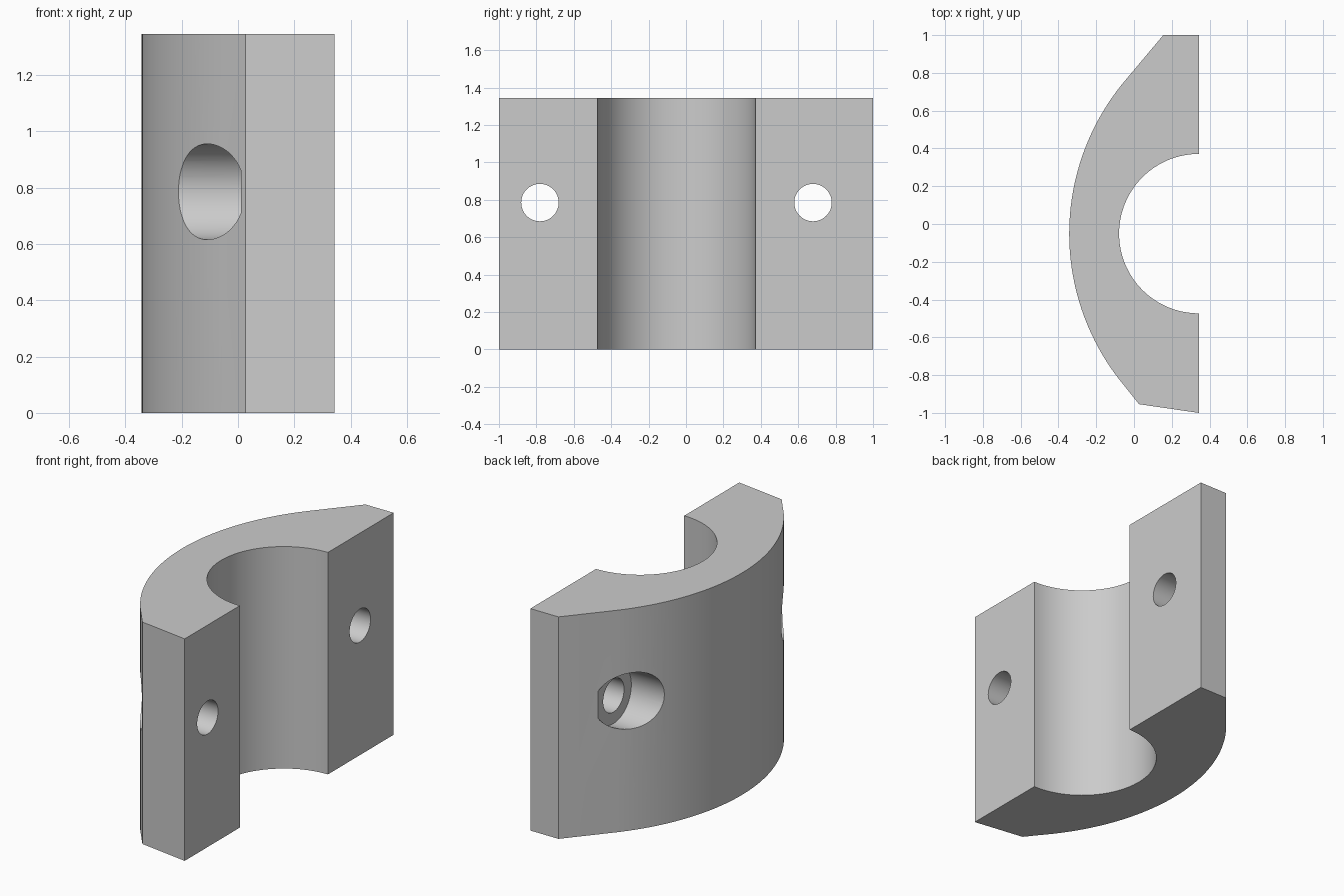
import bpy, bmesh, math

if "Cube" in bpy.data.objects:
    bpy.data.objects.remove(bpy.data.objects["Cube"])

FACE_X = 0.343      # flat mating face
AXIS_Y = -0.051     # centre line of the bore
HEIGHT = 1.345
BORE_R = 0.422
OUTER_R = 1.258
HOLE_Z = 0.785
HOLE_OFFSET = 0.73

grey = bpy.data.materials.new("plain grey")
grey.use_nodes = True
colour = (0.6, 0.6, 0.6, 1)
grey.diffuse_color = colour
grey.node_tree.nodes["Principled BSDF"].inputs["Base Color"].default_value = colour


def arc(cx, radius, start, end, steps):
    """Points of an arc bulging towards -x, angles measured from -x."""
    angles = [math.radians(start + (end - start) * i / steps) for i in range(steps + 1)]
    return [(cx - radius * math.cos(a), AXIS_Y + radius * math.sin(a)) for a in angles]


# Clamp body: extruded plan profile
profile = [(FACE_X, 1), (0.155, 1)]
profile += arc(OUTER_R - FACE_X, OUTER_R, 40.3, -40.3, 48)
profile += [(0.027, -0.954), (FACE_X, -1)]
profile += arc(FACE_X, BORE_R, -90, 90, 64)

bm = bmesh.new()
base = bm.faces.new([bm.verts.new((x, y, 0)) for x, y in profile])
top = bmesh.ops.extrude_face_region(bm, geom=[base])["geom"]
bmesh.ops.translate(bm, vec=(0, 0, HEIGHT),
                    verts=[v for v in top if isinstance(v, bmesh.types.BMVert)])
bmesh.ops.recalc_face_normals(bm, faces=bm.faces)
mesh = bpy.data.meshes.new("half_clamp")
bm.to_mesh(mesh)
bm.free()
body = bpy.data.objects.new("half_clamp", mesh)
bpy.context.collection.objects.link(body)
mesh.materials.append(grey)
bpy.context.view_layer.objects.active = body


def drill(y, radius, x0, x1):
    """Cut a round hole along x."""
    bpy.ops.mesh.primitive_cylinder_add(
        vertices=64, radius=radius, depth=x1 - x0,
        location=((x0 + x1) / 2, y, HOLE_Z), rotation=(0, math.pi / 2, 0))
    cutter = bpy.context.object
    cutter.name = "drill_cutter"
    cutter.hide_render = True
    cutter.data.materials.append(grey)
    bpy.context.view_layer.objects.active = body
    mod = body.modifiers.new("drill", 'BOOLEAN')
    mod.operation = 'DIFFERENCE'
    mod.solver = 'EXACT'
    mod.object = cutter
    bpy.ops.object.modifier_apply(modifier=mod.name)
    bpy.data.objects.remove(cutter)


# Bolt holes with counterbores on the curved side
for side in (-1, 1):
    y = AXIS_Y + side * HOLE_OFFSET
    drill(y, 0.17, -0.6, 0.01)
    drill(y, 0.1, -0.5, 0.6)

bpy.ops.object.select_all(action='DESELECT')
body.select_set(True)
bpy.context.view_layer.objects.active = body
bpy.ops.object.shade_smooth_by_angle(angle=math.radians(25))
